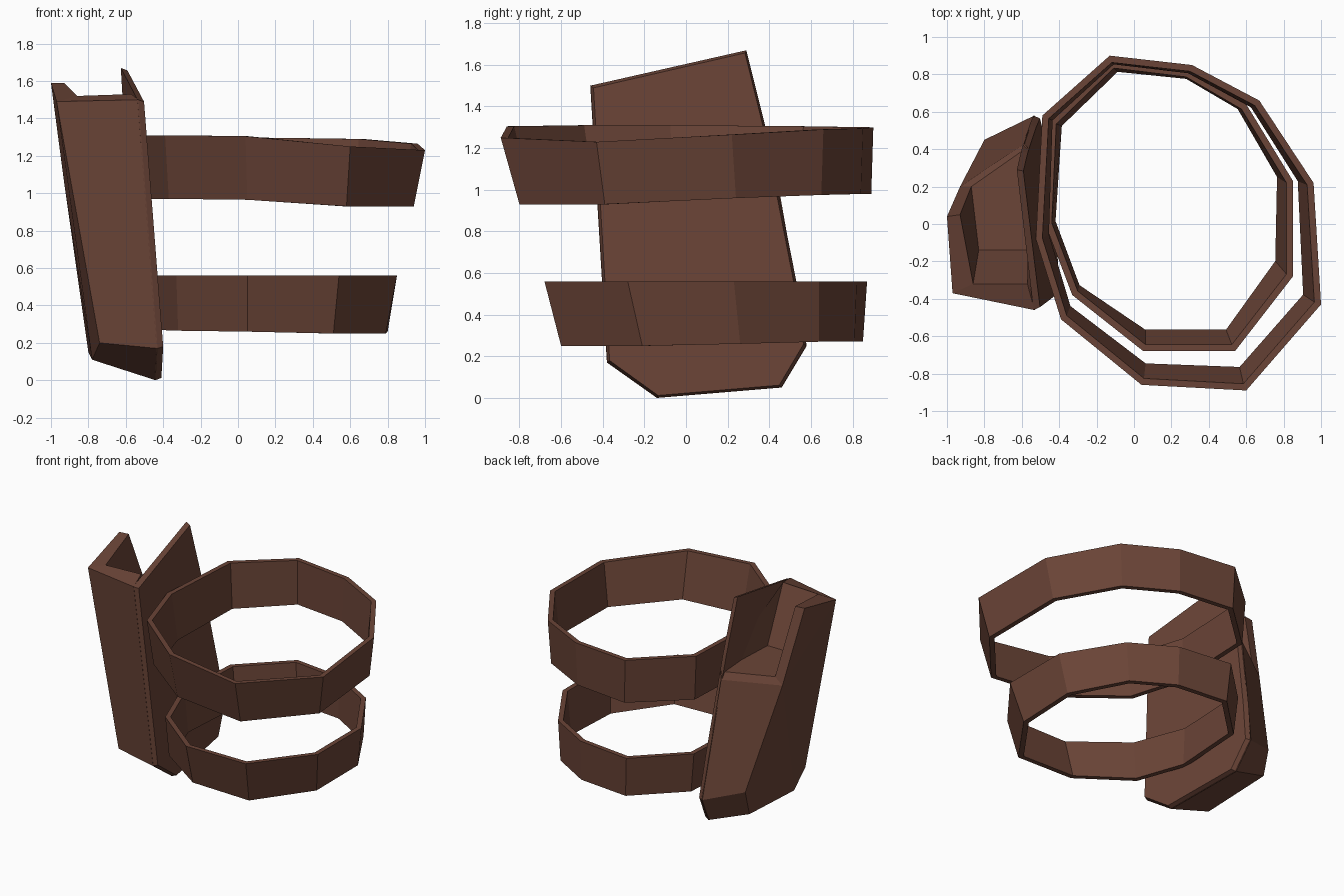
import bpy
from mathutils import Vector

if "Cube" in bpy.data.objects:
    bpy.data.objects.remove(bpy.data.objects["Cube"])

leather = bpy.data.materials.new("brown_leather")
leather.diffuse_color = (0.145, 0.058, 0.038, 1)
leather.use_nodes = True
leather.node_tree.nodes["Principled BSDF"].inputs["Base Color"].default_value = leather.diffuse_color


def make(name, verts, faces):
    mesh = bpy.data.meshes.new(name)
    mesh.from_pydata([tuple(v) for v in verts], [], faces)
    mesh.materials.append(leather)
    obj = bpy.data.objects.new(name, mesh)
    bpy.context.collection.objects.link(obj)
    # consistent outward normals
    import bmesh
    bm = bmesh.new()
    bm.from_mesh(mesh)
    bmesh.ops.recalc_face_normals(bm, faces=bm.faces)
    bm.to_mesh(mesh)
    bm.free()
    return obj


def inset(loop, t):
    """Mitred inward offset of a clockwise loop of (x, y) points."""
    out, n = [], len(loop)
    for i in range(n):
        p, a, b = (Vector(loop[j % n]) for j in (i, i - 1, i + 1))
        d1, d2 = (p - a).normalized(), (b - p).normalized()
        n1, n2 = Vector((d1.y, -d1.x)), Vector((d2.y, -d2.x))
        m = (n1 + n2).normalized()
        out.append(p + m * t / m.dot(n1))
    return out


def strap(name, top, bottom, z_top, z_bottom, t=0.035):
    n = len(top)
    rings = [(top, z_top), (inset(top, t), z_top),
             (inset(bottom, t), z_bottom), (bottom, z_bottom)]
    verts = [(p[0], p[1], z) for loop, zs in rings for p, z in zip(loop, zs)]
    faces = [(r * n + i, r * n + (i + 1) % n,
              (r + 1) % 4 * n + (i + 1) % n, (r + 1) % 4 * n + i)
             for r in range(4) for i in range(n)]
    make(name, verts, faces)


# Upper strap: ten sides, tapering downward
strap("upper_strap",
      [(-.13, .90), (.31, .85), (.67, .66), (.96, .22), (1, -.43),
       (.60, -.89), (.04, -.86), (-.39, -.51), (-.525, -.08), (-.49, .58)],
      [(-.12, .89), (.30, .84), (.65, .65), (.91, .24), (.94, -.39),
       (.58, -.80), (.05, -.78), (-.37, -.46), (-.49, -.06), (-.47, .57)],
      [1.30, 1.295, 1.29, 1.265, 1.23, 1.25, 1.305, 1.31, 1.31, 1.305],
      [.98, .98, .975, .96, .93, .93, .965, .97, .97, .975])

# Lower strap
strap("lower_strap",
      [(-.12, .87), (.29, .82), (.60, .64), (.85, .23), (.85, -.28),
       (.54, -.68), (.05, -.68), (-.33, -.38), (-.475, 0), (-.45, .55)],
      [(-.10, .85), (.29, .81), (.58, .64), (.80, .26), (.79, -.21),
       (.51, -.60), (.05, -.60), (-.32, -.35), (-.455, .01), (-.42, .54)],
      [.56] * 10,
      [.27, .27, .27, .26, .25, .25, .26, .265, .27, .27])


def plate_x(y, z):
    return -.40 - .083 * (z - .17) - .1 * (y + .38)


# Backing plate: leaning slab with a slightly smaller strap-side face
outline = [(-.46, 1.50), (.29, 1.67), (.39, 1.27), (.53, .56), (.58, .25),
           (.46, .05), (-.14, 0), (-.38, .17)]
n = len(outline)
back = [(plate_x(y, z) - .035, y, z) for y, z in outline]
front = [(plate_x(y, z), .06 + (y - .06) * .97, .8 + (z - .8) * .985)
         for y, z in outline]
make("backing_plate", back + front,
     [tuple(range(n)), tuple(range(n, 2 * n))] +
     [(i, (i + 1) % n, (i + 1) % n + n, i + n) for i in range(n)])

# Pouch: outer wall loop, plate-side loop, and shallow open-backed pocket
outer = [(-.97, -.37, 1.49), (-1, .04, 1.59), (-.93, .20, 1.06),
         (-.80, .45, .33), (-.80, .40, .15), (-.78, -.15, .11),
         (-.74, -.34, .20)]                                        # 0-6
side = [(plate_x(y, z) - .03, y, z) for y, z in
        [(-.46, 1.50), (.43, 1.10), (.58, .25), (.46, .05),
         (-.14, 0), (-.38, .17)]]                                  # 7-12
pocket = [(-.57, -.32, 1.53), (-.86, -.32, 1.52), (-.93, .05, 1.59),
          (-.87, .20, 1.11), (-.57, .41, 1.15), (-.57, -.14, 1.13),
          (-.83, -.14, 1.13)]                                      # 13-19
make("pouch", outer + side + pocket, [
    (0, 1, 2), (0, 2, 5, 6), (2, 3, 4, 5),             # outer wall
    (6, 0, 7, 12), (5, 6, 12, 11), (4, 5, 11, 10),     # front and underside
    (3, 4, 10, 9), (2, 3, 9, 8),                       # rear
    (0, 7, 13, 14), (0, 14, 15, 1), (1, 15, 16, 2), (2, 16, 17, 8),  # rim
    (16, 17, 18, 19), (14, 13, 18, 19), (14, 15, 16, 19),            # pocket
    (13, 18, 17, 8, 7), (7, 8, 9, 10, 11, 12)])        # plate side
